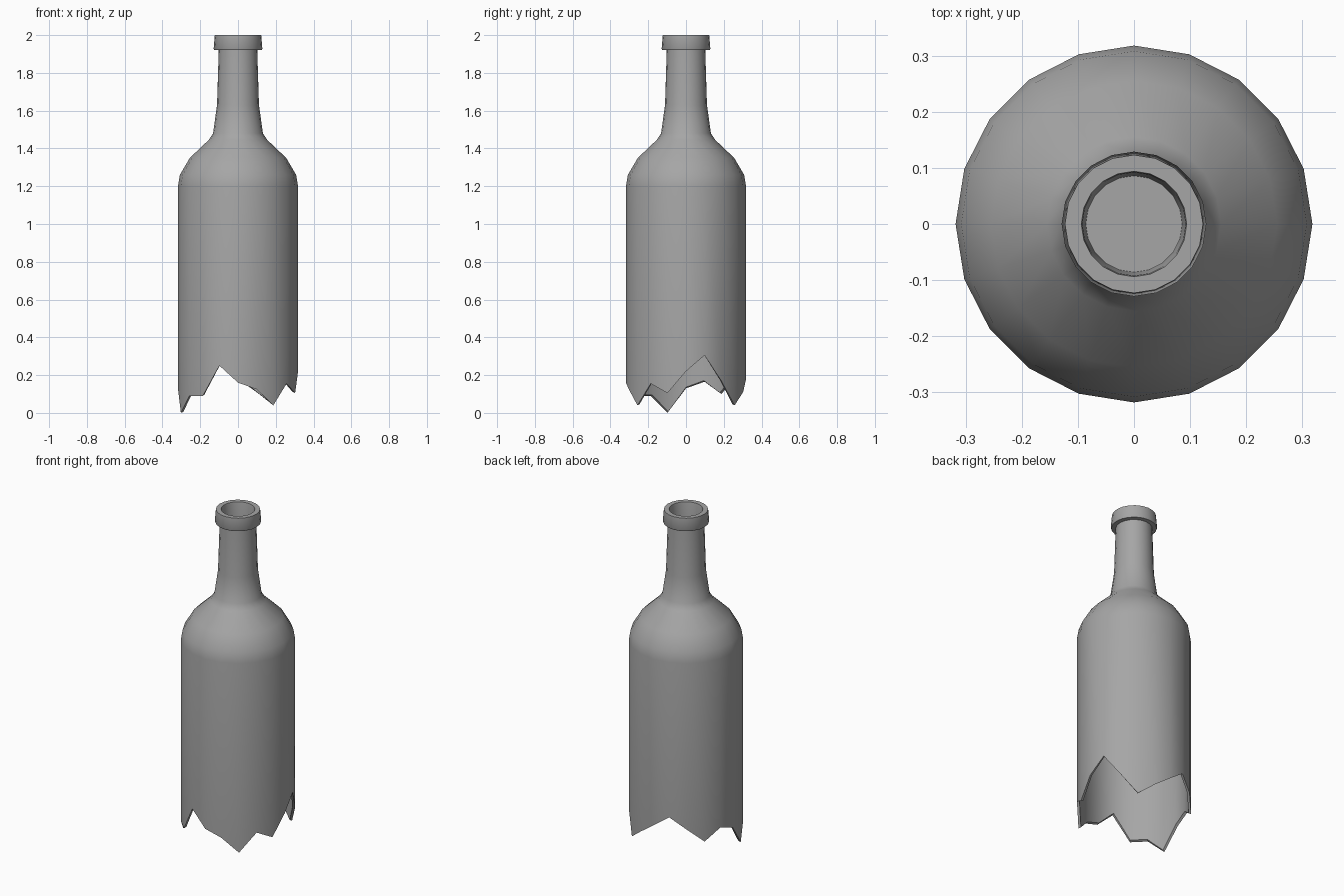
import bpy, bmesh
from math import cos, sin, tau, radians

cube = bpy.data.objects.get("Cube")
if cube:
    bpy.data.objects.remove(cube, do_unlink=True)

SIDES = 20
WALL = 0.014

# Grey glass
glass = bpy.data.materials.new("grey_glass")
glass.use_nodes = True
colour = (0.38, 0.38, 0.38, 1)
glass.diffuse_color = colour
glass.node_tree.nodes["Principled BSDF"].inputs["Base Color"].default_value = colour

# Height of the broken edge at each side, counter-clockwise from +x
broken_edge = [0.22, 0.305, 0.17, 0.04, 0.11, 0.18, 0.25, 0.18, 0.10, 0.165,
               0.13, 0.0, 0.09, 0.09, 0.25, 0.16, 0.125, 0.04, 0.155, 0.105]

# Profiles as (radius, height): mouth and lip, then outside, then inside
mouth = [(0.086, 1.85), (0.092, 1.99), (0.094, 2.0), (0.123, 2.0), (0.129, 1.928), (0.126, 1.922)]
outside = [(0.102, 1.92), (0.111, 1.63), (0.132, 1.48), (0.155, 1.445),
           (0.255, 1.35), (0.308, 1.26), (0.318, 1.2)]
inside = [(r - WALL, z - WALL / 2) for r, z in reversed(outside[1:])] + [(0.086, 1.835)]

bm = bmesh.new()


def ring(radius, heights):
    return [bm.verts.new((radius * cos(tau * i / SIDES), radius * sin(tau * i / SIDES), z))
            for i, z in enumerate(heights)]


rings = [ring(r, [z] * SIDES) for r, z in mouth + outside]
body_radius = outside[-1][0]
rings.append(ring(body_radius, broken_edge))
rings.append(ring(body_radius - WALL, [z + 0.006 for z in broken_edge]))
rings += [ring(r, [z] * SIDES) for r, z in inside]

# Skin between rings, closing the plug in the neck
for a, b in zip(rings, rings[1:]):
    for i in range(SIDES):
        j = (i + 1) % SIDES
        bm.faces.new((a[i], a[j], b[j], b[i]))
bm.faces.new(rings[0])
bm.faces.new(rings[-1])
bmesh.ops.recalc_face_normals(bm, faces=bm.faces)

mesh = bpy.data.meshes.new("broken_bottle")
bm.to_mesh(mesh)
bm.free()
mesh.materials.append(glass)
bottle = bpy.data.objects.new("broken_bottle", mesh)
bpy.context.collection.objects.link(bottle)

bpy.ops.object.select_all(action="DESELECT")
bottle.select_set(True)
bpy.context.view_layer.objects.active = bottle
bpy.ops.object.shade_smooth_by_angle(angle=radians(45))
